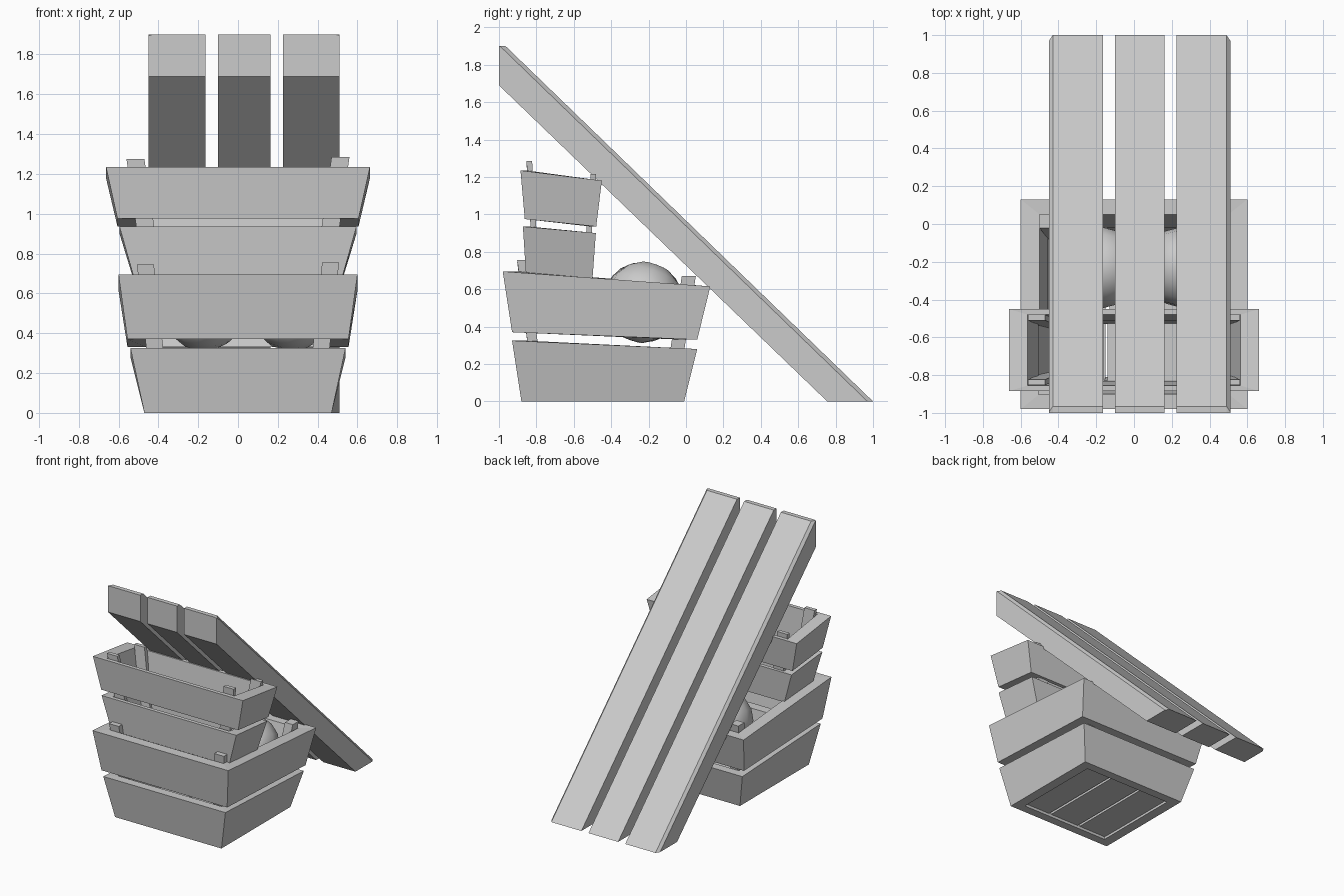
import bpy
import bmesh
from math import radians

if "Cube" in bpy.data.objects:
    bpy.data.objects.remove(bpy.data.objects["Cube"])


def make(name, verts, faces):
    mesh = bpy.data.meshes.new(name)
    mesh.from_pydata(verts, [], faces)
    bm = bmesh.new()
    bm.from_mesh(mesh)
    bmesh.ops.recalc_face_normals(bm, faces=bm.faces)
    bm.to_mesh(mesh)
    bm.free()
    ob = bpy.data.objects.new(name, mesh)
    bpy.context.collection.objects.link(ob)
    return ob


def loft(name, rings, closed=False):
    """Skin a list of equal-length point rings; cap the ends unless closed."""
    n = len(rings[0])
    verts = [p for r in rings for p in r]
    faces = []
    for k in range(len(rings) if closed else len(rings) - 1):
        a, b = k * n, (k + 1) % len(rings) * n
        for i in range(n):
            j = (i + 1) % n
            faces.append((a + i, a + j, b + j, b + i))
    if not closed:
        faces += [tuple(range(n)), tuple(range(len(verts) - n, len(verts)))]
    return make(name, verts, faces)


def rect(x, yf, yb, zf, zb):
    return [(-x, yf, zf), (x, yf, zf), (x, yb, zb), (-x, yb, zb)]


def band(name, bottom, top, tx, ty):
    """Flared rectangular ring; bottom/top = half width, front y, back y, front z, back z."""
    def inset(r):
        return (r[0] - tx, r[1] + ty, r[2] - ty, r[3], r[4])
    loft(name, [rect(*bottom), rect(*top), rect(*inset(top)), rect(*inset(bottom))], True)


def post(name, base, top, w, d):
    """Leaning square post between two centre points."""
    def ring(c):
        x, y, z = c
        return [(x - w / 2, y - d / 2, z), (x + w / 2, y - d / 2, z),
                (x + w / 2, y + d / 2, z), (x - w / 2, y + d / 2, z)]
    loft(name, [ring(base), ring(top)])


def floor(name, half, yf, yb, z, t):
    """Three floor boards running front to back with thin gaps."""
    step = 2 * half / 3
    for i in range(3):
        x0 = -half + i * step + (0.01 if i else 0)
        x1 = -half + (i + 1) * step - (0.01 if i < 2 else 0)
        loft(f"{name}_{i + 1}", [[(x, yf, h), (x, yb, h), (x, yb, h + t), (x, yf, h + t)]
                                 for x, h in ((x0, z), (x1, z))])


# Large crate
band("large_crate_lower_band", (0.47, -0.88, -0.01, 0, 0),
     (0.54, -0.93, 0.06, 0.325, 0.28), 0.08, 0.07)
band("large_crate_upper_band", (0.555, -0.93, 0.06, 0.37, 0.33),
     (0.60, -0.98, 0.13, 0.695, 0.615), 0.10, 0.08)
floor("large_crate_floor", 0.42, -0.84, -0.05, 0.025, 0.04)
for s, side in ((-1, "left"), (1, "right")):
    post(f"large_crate_front_post_{side}", (s * 0.385, -0.785, 0.03),
         (s * 0.465, -0.875, 0.75 + s * 0.005), 0.085, 0.055)
    post(f"large_crate_back_post_{side}", (s * 0.385, -0.085, 0.03),
         (s * 0.465, 0.015, 0.67), 0.07, 0.075)

# Small crate resting on the large one
band("small_crate_lower_band", (0.52, -0.855, -0.50, 0.67, 0.655),
     (0.595, -0.872, -0.482, 0.935, 0.90), 0.08, 0.03)
band("small_crate_upper_band", (0.605, -0.862, -0.48, 0.975, 0.935),
     (0.663, -0.885, -0.45, 1.235, 1.18), 0.10, 0.03)
floor("small_crate_floor", 0.45, -0.84, -0.515, 0.68, 0.03)
for s, side in ((-1, "left"), (1, "right")):
    post(f"small_crate_front_post_{side}", (s * 0.43, -0.80, 0.69),
         (s * 0.515, -0.838, 1.28 + s * 0.006), 0.09, 0.03)
    post(f"small_crate_back_post_{side}", (s * 0.43, -0.535, 0.69),
         (s * 0.515, -0.495, 1.215), 0.09, 0.03)

# Two round fruits in the large crate
for i, (x, ang) in enumerate(((-0.17, 14), (0.265, -20))):
    bpy.ops.mesh.primitive_uv_sphere_add(segments=12, ring_count=8, radius=0.218,
                                         location=(x, -0.23, 0.53),
                                         rotation=(radians(ang), radians(ang * 0.6), 0))
    bpy.context.object.name = f"fruit_{i + 1}"
    bpy.ops.object.shade_smooth()

# Three long planks leaning over the crates, outer long edges chamfered
FULL = [(-0.965, 1.9), (1.0, 0), (0.755, 0), (-1, 1.69), (-1, 1.9)]
EDGE = [(-0.995, 1.9), (0.97, 0), (0.755, 0), (-1, 1.69), (-1, 1.895)]
for name, stations in (
        ("plank_left", [(-0.45, EDGE), (-0.43, FULL), (-0.163, FULL)]),
        ("plank_middle", [(-0.10, FULL), (0.162, FULL)]),
        ("plank_right", [(0.225, FULL), (0.49, FULL), (0.51, EDGE)])):
    loft(name, [[(x, y, z) for y, z in prof] for x, prof in stations])
